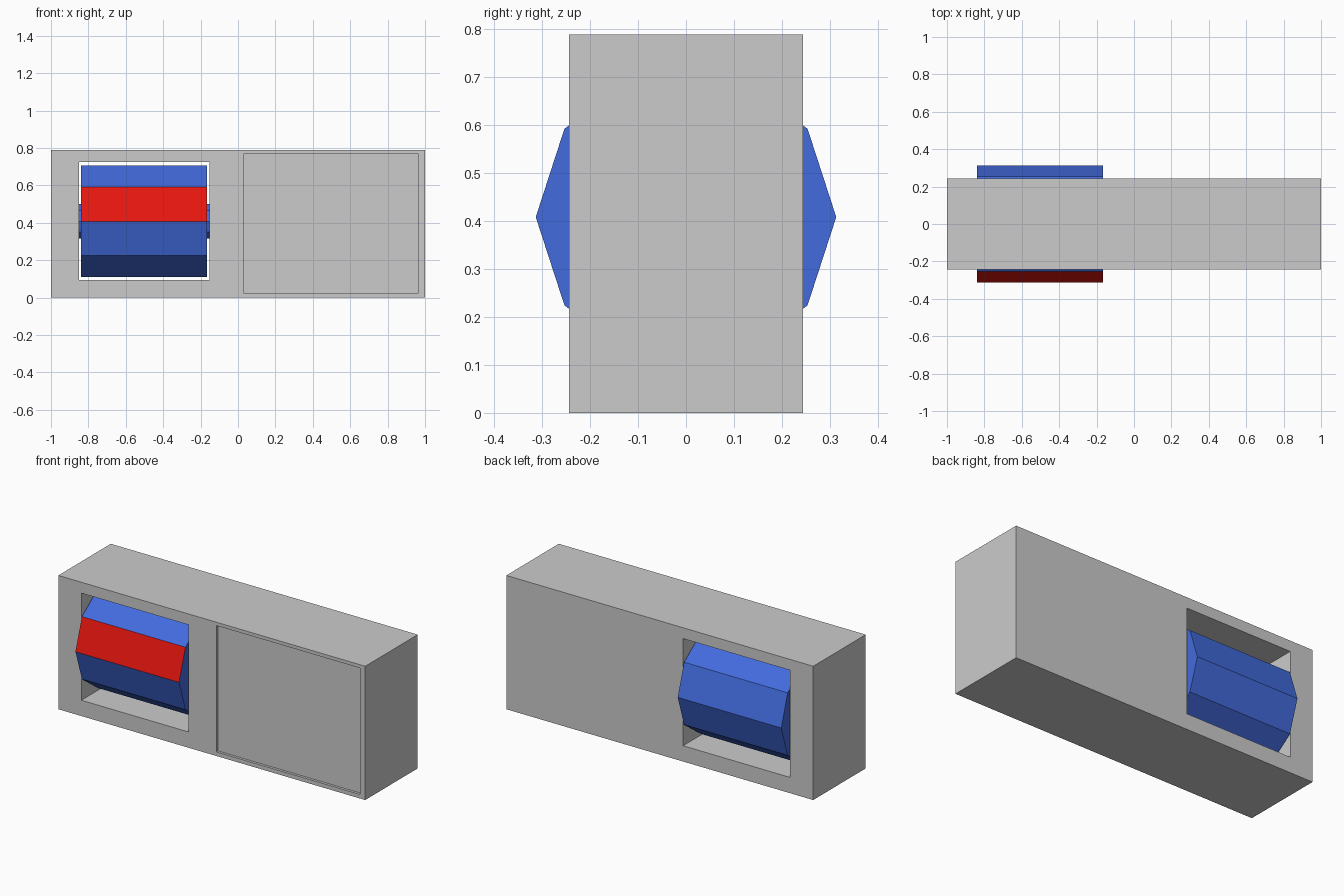
import bpy, bmesh
from math import cos, sin, pi

if "Cube" in bpy.data.objects:
    bpy.data.objects.remove(bpy.data.objects["Cube"])


def make_material(name, color):
    mat = bpy.data.materials.new(name)
    mat.diffuse_color = color
    mat.use_nodes = True
    mat.node_tree.nodes["Principled BSDF"].inputs["Base Color"].default_value = mat.diffuse_color
    return mat


def add_object(name, bm):
    bmesh.ops.recalc_face_normals(bm, faces=bm.faces[:])
    mesh = bpy.data.meshes.new(name)
    bm.to_mesh(mesh)
    bm.free()
    obj = bpy.data.objects.new(name, mesh)
    bpy.context.collection.objects.link(obj)
    return obj


def box(name, x, y, z):
    bm = bmesh.new()
    bmesh.ops.create_cube(bm, size=1)
    for v in bm.verts:
        for i, (lo, hi) in enumerate((x, y, z)):
            v.co[i] = lo if v.co[i] < 0 else hi
    return add_object(name, bm)


def prism(name, x, radius, z, materials, sides=10):
    """Regular prism lying along x, with a corner facing straight forward."""
    bm = bmesh.new()
    rings = [[bm.verts.new((px, radius * cos(2 * pi * i / sides),
                            z + radius * sin(2 * pi * i / sides)))
              for i in range(sides)] for px in x]
    for i in range(sides):
        j = (i + 1) % sides
        bm.faces.new((rings[0][i], rings[0][j], rings[1][j], rings[1][i]))
    for ring in rings:
        bm.faces.new(ring)
    obj = add_object(name, bm)
    for mat in materials:
        obj.data.materials.append(mat)
    return obj


def cut(target, cutter):
    mod = target.modifiers.new(cutter.name, 'BOOLEAN')
    mod.operation = 'DIFFERENCE'
    mod.solver = 'EXACT'
    mod.object = cutter
    cutter.hide_render = True
    bpy.context.view_layer.objects.active = target
    bpy.ops.object.modifier_apply(modifier=mod.name)
    bpy.data.objects.remove(cutter)


HALF_DEPTH = 0.244
DRUM_Z = 0.408

# Housing with a through window and a shallow front panel recess
housing = box("housing", (-1, 1), (-HALF_DEPTH, HALF_DEPTH), (0, 0.788))
cut(housing, box("window_cutter", (-0.85, -0.152), (-0.5, 0.5), (0.093, 0.724)))
cut(housing, box("panel_cutter", (0.03, 0.965), (-0.5, -HALF_DEPTH + 0.015), (0.024, 0.768)))

# Ten-sided drum with one red front face
blue = make_material("blue", (0.055, 0.145, 0.72, 1))
red = make_material("red", (0.8, 0.008, 0.005, 1))
drum = prism("drum", (-0.84, -0.165), 0.313, DRUM_Z, (blue, red))
for face in drum.data.polygons:
    c = face.center
    if c.y < -0.26 and c.z > DRUM_Z + 0.02:
        face.material_index = 1

# Axle reaching into the window sides
prism("axle", (-0.856, -0.146), 0.098, DRUM_Z, (blue,))
